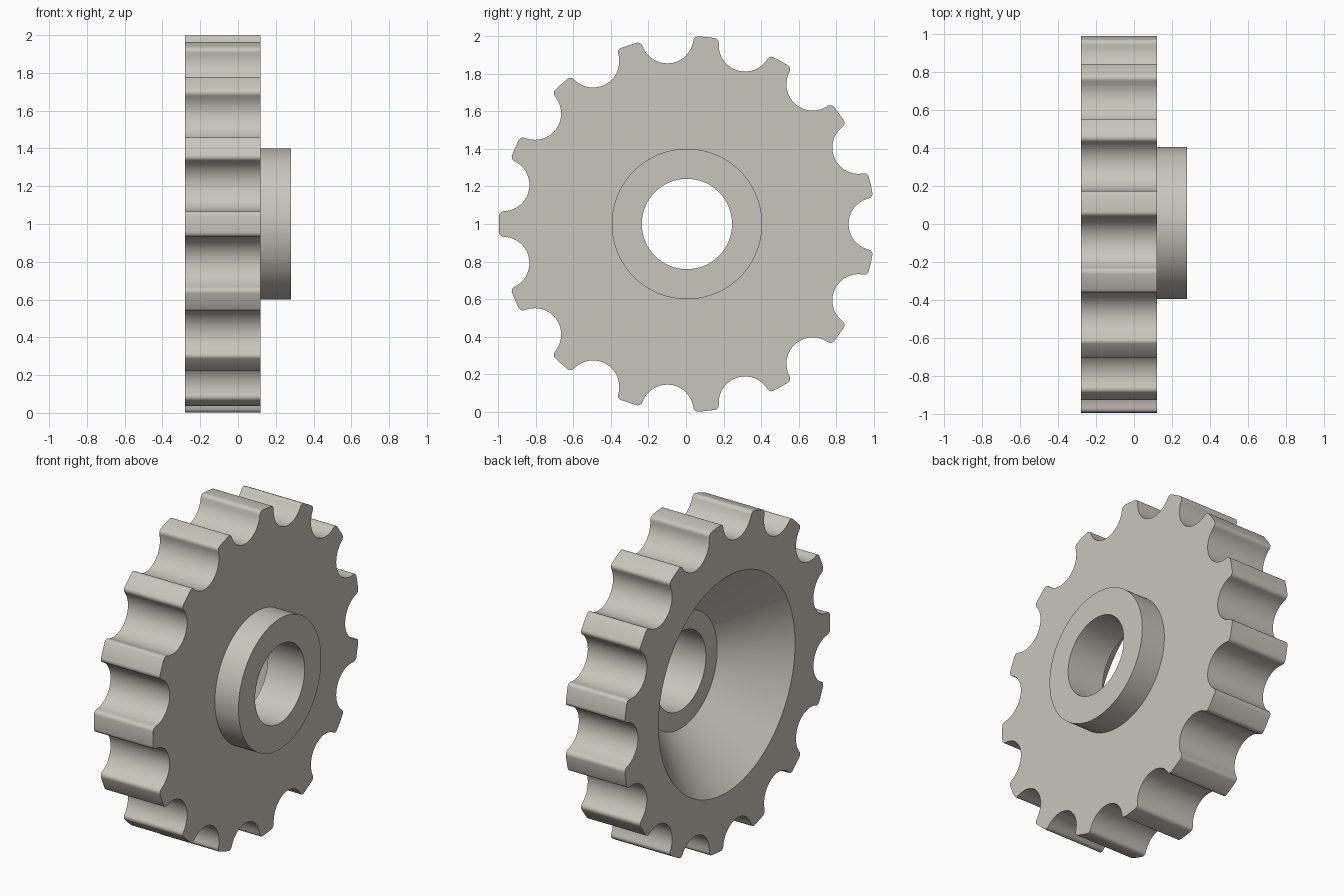
import bpy, bmesh, math
from mathutils import Vector

if "Cube" in bpy.data.objects:
    bpy.data.objects.remove(bpy.data.objects["Cube"])

TEETH = 15
PITCH = 2 * math.pi / TEETH
TIP_R, VALLEY_R, FILLET = 1.0, 0.14, 0.025
CENTRE = Vector((0, 0.005, 1.0))


def valley_half():
    """Half of one valley, from its bottom to the rounded tooth corner."""
    c = TIP_R - FILLET              # distance of the corner centre from the axis
    d = VALLEY_R + FILLET           # distance of the corner centre from the valley centre
    a = math.acos((TIP_R**2 + c**2 - d**2) / (2 * TIP_R * c))
    corner = Vector((c * math.cos(a), c * math.sin(a)))
    roller = Vector((TIP_R, 0))
    to_corner = corner - roller
    end = math.atan2(to_corner.y, to_corner.x)
    pts = []
    # concave roller seat
    for i in range(11):
        t = math.pi + (end - math.pi) * i / 10
        pts.append(roller + VALLEY_R * Vector((math.cos(t), math.sin(t))))
    # convex corner up to the tip
    start = end - math.pi
    for i in range(1, 6):
        t = start + (a - start) * i / 5
        pts.append(corner + FILLET * Vector((math.cos(t), math.sin(t))))
    return [(math.atan2(p.y, p.x), p.length) for p in pts]


# Toothed outline as (angle, radius)
half = valley_half()
outline = []
for k in range(TEETH):
    base = k * PITCH
    outline += [(base - a, r) for a, r in reversed(half[1:])]
    outline += [(base + a, r) for a, r in half]
    outline.append((base + PITCH / 2, TIP_R))   # middle of the tooth tip

# Cross-section as (x, radius); None follows the toothed outline
section = [
    (0.03, 0.24), (0.03, 0.35),      # recess floor
    (-0.28, 0.66),                   # conical recess wall
    (-0.28, None), (0.12, None),     # toothed rim
    (0.12, 0.40), (0.28, 0.40),      # hub boss
    (0.28, 0.24),                    # bore
]

bm = bmesh.new()
loops = []
for x, radius in section:
    loop = []
    for a, r in outline:
        q = r if radius is None else radius
        loop.append(bm.verts.new(CENTRE + Vector((x, q * math.cos(a), q * math.sin(a)))))
    loops.append(loop)
n = len(outline)
for i, l0 in enumerate(loops):
    l1 = loops[(i + 1) % len(loops)]
    for j in range(n):
        k = (j + 1) % n
        bm.faces.new((l0[j], l0[k], l1[k], l1[j]))
bmesh.ops.recalc_face_normals(bm, faces=bm.faces)

mesh = bpy.data.meshes.new("sprocket_wheel")
bm.to_mesh(mesh)
bm.free()
wheel = bpy.data.objects.new("sprocket_wheel", mesh)
bpy.context.collection.objects.link(wheel)

metal = bpy.data.materials.new("warm_grey_metal")
metal.diffuse_color = (0.58, 0.56, 0.50, 1)
metal.use_nodes = True
metal.node_tree.nodes["Principled BSDF"].inputs["Base Color"].default_value = metal.diffuse_color
mesh.materials.append(metal)

bpy.context.view_layer.objects.active = wheel
wheel.select_set(True)
bpy.ops.object.shade_smooth_by_angle(angle=math.radians(30))
